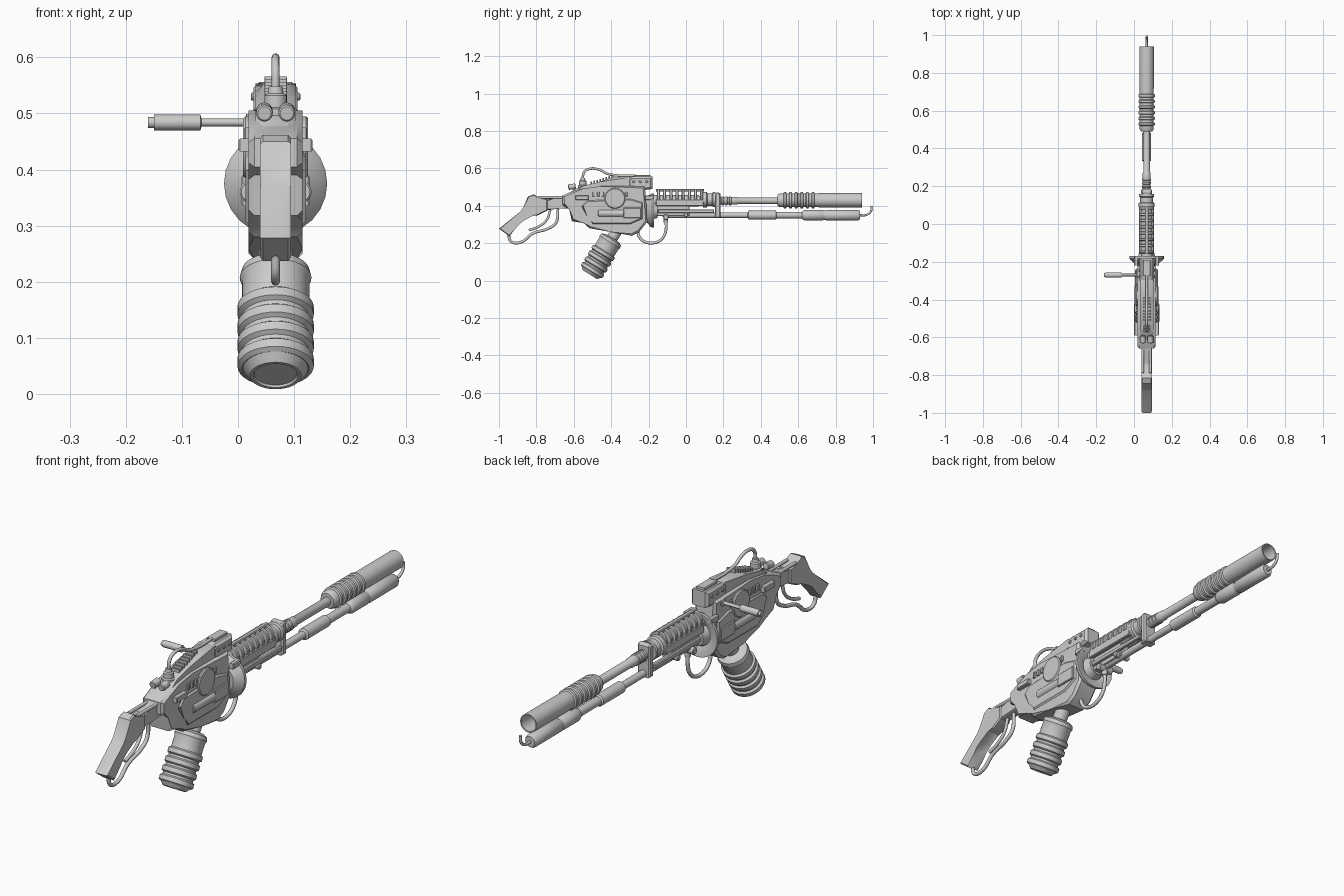
import bpy, bmesh, math
from mathutils import Vector

CX = 0.067  # centre plane of the gun


def finish(name, bm):
    bmesh.ops.recalc_face_normals(bm, faces=bm.faces[:])
    me = bpy.data.meshes.new(name)
    bm.to_mesh(me)
    bm.free()
    ob = bpy.data.objects.new(name, me)
    bpy.context.collection.objects.link(ob)
    return ob


def plate(name, pts, width, bevel=0.006, x=CX):
    """Extrude a (y, z) outline across x, with bevelled rims."""
    bm = bmesh.new()
    a = [bm.verts.new((x - width / 2, y, z)) for y, z in pts]
    b = [bm.verts.new((x + width / 2, y, z)) for y, z in pts]
    caps = [bm.faces.new(a), bm.faces.new(b[::-1])]
    n = len(pts)
    for i in range(n):
        j = (i + 1) % n
        bm.faces.new((a[i], a[j], b[j], b[i]))
    if bevel:
        rim = list({e for f in caps for e in f.edges})
        bmesh.ops.bevel(bm, geom=rim, offset=bevel, segments=1, affect='EDGES')
    return finish(name, bm)


def box(name, y0, y1, z0, z1, width, bevel=0.003, x=CX):
    return plate(name, [(y0, z0), (y1, z0), (y1, z1), (y0, z1)], width, bevel, x)


def lathe(name, prof, origin, axis=(0, 1, 0), segs=32):
    """Revolve (distance, radius) points around an axis."""
    q = Vector(axis).normalized().to_track_quat('Z', 'Y')
    bm = bmesh.new()
    rings = []
    for t, r in prof:
        k = segs if r > 0 else 1
        rings.append([bm.verts.new(Vector(origin) + q @ Vector((
            r * math.cos(2 * math.pi * i / segs), r * math.sin(2 * math.pi * i / segs), t)))
            for i in range(k)])
    for a, b in zip(rings, rings[1:]):
        for i in range(segs):
            j = (i + 1) % segs
            if len(a) == 1:
                bm.faces.new((a[0], b[i], b[j]))
            elif len(b) == 1:
                bm.faces.new((a[i], a[j], b[0]))
            else:
                bm.faces.new((a[i], a[j], b[j], b[i]))
    return finish(name, bm)


def rod(name, p0, p1, r, c=0.003, segs=24):
    d = Vector(p1) - Vector(p0)
    L = d.length
    return lathe(name, [(0, 0), (0, r - c), (c, r), (L - c, r), (L, r - c), (L, 0)], p0, d, segs)


def wire(name, pts, r, x=CX):
    cu = bpy.data.curves.new(name, 'CURVE')
    cu.dimensions = '3D'
    cu.bevel_depth, cu.bevel_resolution, cu.resolution_u = r, 3, 8
    cu.use_fill_caps = True
    sp = cu.splines.new('BEZIER')
    sp.bezier_points.add(len(pts) - 1)
    for bp, (y, z) in zip(sp.bezier_points, pts):
        bp.co = (x, y, z)
        bp.handle_left_type = bp.handle_right_type = 'AUTO'
    ob = bpy.data.objects.new(name, cu)
    bpy.context.collection.objects.link(ob)
    return ob


def bumps(start, pitch, count, r, rise, w):
    out = []
    for i in range(count):
        t = start + i * pitch
        out += [(t, r), (t + w * .2, r + rise), (t + w * .8, r + rise), (t + w, r)]
    return out


# Stock and slim neck
plate("stock", [(-1, .278), (-.885, .37), (-.865, .39), (-.845, .45), (-.815, .462), (-.785, .437),
                (-.74, .437), (-.74, .375), (-.79, .35), (-.82, .352), (-.86, .325), (-.89, .31),
                (-.91, .28), (-.945, .237)], .055, .005)
plate("neck", [(-.76, .375), (-.76, .43), (-.70, .435), (-.63, .465), (-.6, .46), (-.6, .385), (-.68, .385)], .045)
for s in (-1, 1):
    rod("neck_rail", (CX + s * .02, -.79, .445), (CX + s * .02, -.63, .445), .007)
wire("lever_guard", [(-.95, .25), (-.935, .21), (-.885, .205), (-.82, .252), (-.735, .28),
                     (-.695, .31), (-.685, .385)], .008)
wire("trigger", [(-.84, .27), (-.79, .288), (-.745, .325), (-.725, .38)], .007)

# Receiver: main body, upper spine, side plates
plate("receiver_body", [(-.66, .405), (-.66, .455), (-.61, .478), (-.55, .492), (-.46, .505), (-.22, .505),
                        (-.205, .318), (-.25, .26), (-.29, .24), (-.40, .26), (-.516, .28),
                        (-.543, .318), (-.61, .318), (-.615, .39)], .096, .01)
plate("receiver_spine", [(-.62, .47), (-.6, .487), (-.55, .507), (-.46, .529), (-.40, .552),
                         (-.3, .553), (-.22, .54), (-.22, .46), (-.6, .45)], .072, .014)
plate("sight_block", [(-.31, .5), (-.31, .545), (-.29, .556), (-.18, .556), (-.18, .49), (-.22, .485)], .078, .01)
box("sight_cap", -.275, -.19, .55, .566, .04)
plate("side_plate", [(-.56, .40), (-.53, .43), (-.3, .44), (-.23, .42), (-.23, .33), (-.3, .3), (-.5, .3),
                     (-.52, .345)], .108, .008)
for s in (-1, 1):
    X = CX + s * .04
    rod("side_disc", (X, -.38, .44), (CX + s * .058, -.38, .44), .055, .004, 32)
    rod("side_bolt_tube", (CX + s * .044, -.47, .36), (CX + s * .044, -.33, .36), .02)
    box("side_box", -.335, -.24, .335, .39, .022, x=CX + s * .05)
    box("rear_lug", -.59, -.52, .432, .455, .03, x=CX + s * .051)
    box("disc_lug", -.22, -.17, .432, .455, .02, x=CX + s * .056)
    for i in range(3):
        rod("block_rivet", (X - s * .01, -.28 + i * .035, .53), (CX + s * .044, -.28 + i * .035, .53), .007, .002, 12)
    for i in range(8):
        y = -.5 + i * .025
        box("side_rib", y, y + .012, .45, .475, .012, .002, CX + s * .05)
    rod("rear_knob", (CX + s * .02, -.63, .5), (CX + s * .02, -.59, .505), .015, .003, 16)
for i in range(8):  # cooling ribs on the sloping spine
    y = -.51 + i * .016
    z = .517 + (y + .51) * .33
    box("spine_rib", y, y + .008, z - .015, z + .012, .04, .001)

# Top hose with its socket
lathe("hose_socket", [(0, 0), (0, .026), (.012, .026), (.015, .02), (.036, .02), (.04, .014), (.052, .012), (.052, 0)],
      (CX, -.552, .496), (0, 0, 1), 24)
wire("top_hose", [(-.552, .54), (-.545, .58), (-.515, .598), (-.46, .592), (-.42, .572), (-.36, .562), (-.27, .562)], .007)

# Cocking handle on the left
lathe("cocking_handle", [(0, 0), (0, .015), (.02, .015), (.022, .007), (.1, .007), (.102, .014), (.185, .014),
                         (.185, .010), (.195, .010), (.195, 0)], (.035, -.27, .484), (-1, 0, 0), 20)

# Large dished disc in front of the receiver
lathe("front_disc", [(0, 0), (0, .06), (.022, .086), (.03, .092), (.042, .092), (.042, .084), (.028, .05), (.04, .045),
                     (.06, .04), (.06, 0)], (CX, -.212, .375), segs=24)

# Canister hanging from a neck
ax = (0, -.525, -.851)
lathe("canister", [(0, 0), (0, .03), (.07, .03), (.072, .045), (.08, .06), (.095, .064), (.105, .06)]
      + bumps(.15, .036, 4, .06, .008, .028) + [(.285, .058), (.3, .046), (.3, .04), (.296, .038), (.296, 0)],
      (CX, -.357, .288), ax, 32)

# Barrel, ribbed shroud and collar
lathe("barrel", [(0, 0), (0, .03), (.27, .03), (.27, .026), (.32, .026), (.36, .024)]
      + bumps(.37, .02, 4, .021, .003, .012) + [(.47, .021), (.475, .018), (.75, .018), (.75, 0)],
      (CX, -.2, .427))
for i in range(8):
    y = -.155 + i * .033
    lathe("shroud_rib", [(0, .02), (0, .037), (.003, .04), (.013, .04), (.016, .037), (.016, .02)], (CX, y, .448), segs=24)
for s in (-1, 1):
    box("shroud_rail", -.16, .095, .40, .435, .016, x=CX + s * .032)
    box("lower_rail", -.15, .15, .362, .38, .014, x=CX + s * .026)
box("shroud_top_rail", -.16, .095, .476, .491, .018)
lathe("shroud_collar", [(0, 0), (0, .042), (.02, .042), (.025, .034), (.05, .034), (.055, .04), (.068, .04), (.068, 0)],
      (CX, .09, .433))
plate("clamp", [(.155, .335), (.185, .335), (.185, .465), (.175, .472), (.165, .472), (.155, .465)], .058, .006)
box("underbarrel_bed", -.17, .02, .345, .405, .04)
rod("bed_pin", (CX - .036, 0, .352), (CX + .036, 0, .352), .012)

# Suppressor with grip rings and an open muzzle
lathe("suppressor", [(0, .015), (0, .03), (.012, .037)] + bumps(.03, .03, 6, .037, .006, .018)
      + [(.25, .038), (.45, .038), (.45, .033), (.2, .033), (.2, 0)], (CX, .49, .43))

# Lower gas tube ending in a hook
lathe("lower_tube", [(0, 0), (0, .015), (.43, .015), (.435, .024), (.58, .024), (.585, .018), (.72, .018), (.725, .024),
                     (.735, .028), (.83, .028), (.835, .025), (.845, .025), (.85, .028), (1.02, .028), (1.03, .022),
                     (1.03, 0)], (CX, -.1, .35), segs=24)
wire("muzzle_hook", [(.925, .35), (.965, .352), (.988, .37), (.993, .4)], .006)

# Looping hose under the fore-end
lathe("hose_fitting", [(0, 0), (0, .018), (.02, .018), (.022, .012), (.05, .012), (.05, 0)],
      (CX, -.107, .36), (0, 0, -1), 20)
rod("fitting_cross_pin", (CX - .035, -.107, .34), (CX + .035, -.107, .34), .015)
wire("lower_hose", [(-.26, .275), (-.25, .235), (-.22, .208), (-.16, .205), (-.12, .235), (-.107, .275), (-.107, .32)], .008)

# Smooth shading with crisp edges
meshes = [o for o in bpy.context.scene.objects if o.type == 'MESH']
for o in meshes:
    o.select_set(True)
bpy.context.view_layer.objects.active = meshes[0]
bpy.ops.object.shade_smooth_by_angle(angle=math.radians(35))
